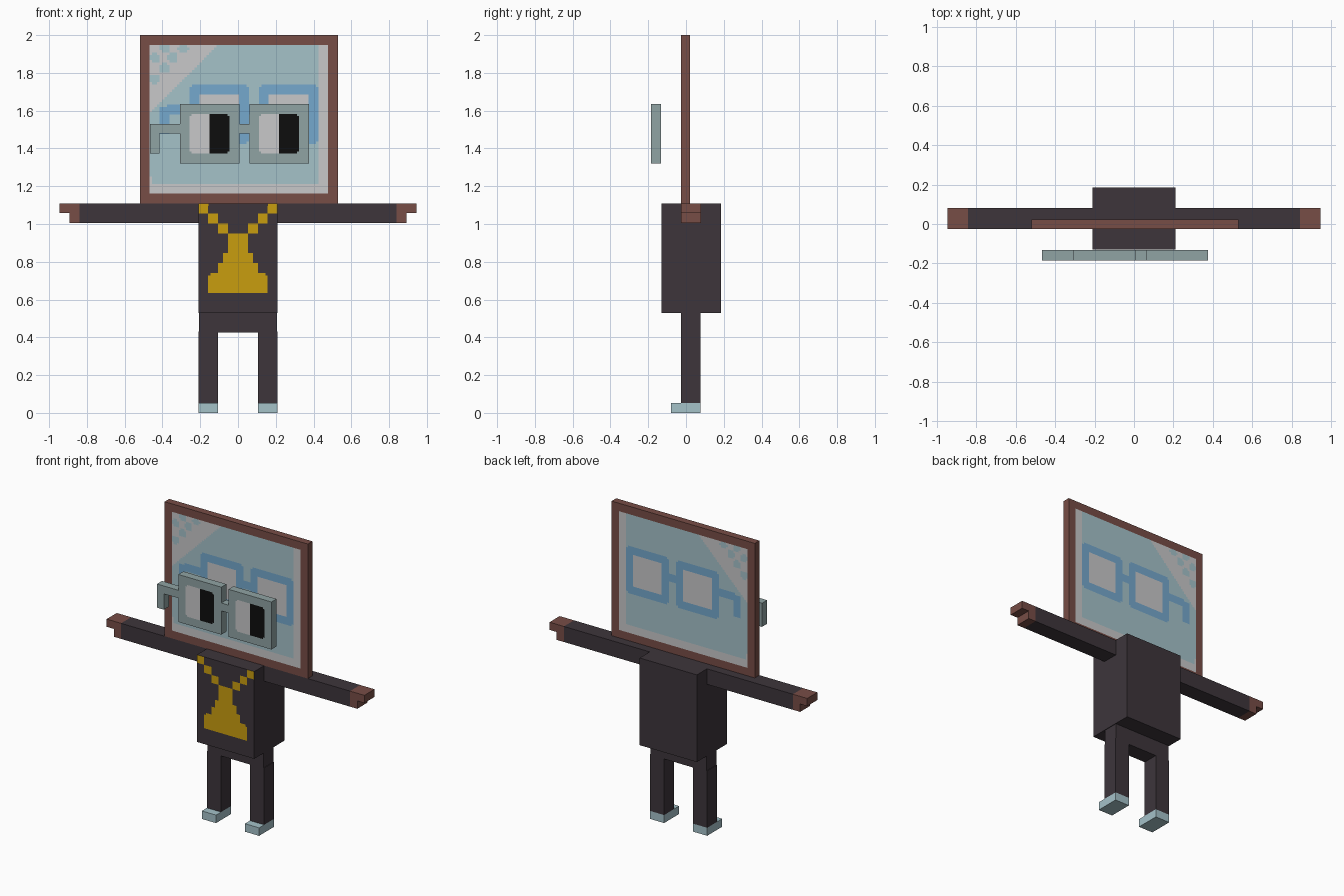
import bpy, bmesh
from mathutils import Vector

if "Cube" in bpy.data.objects:
    bpy.data.objects.remove(bpy.data.objects["Cube"])


def srgb(r, g, b):
    lin = lambda c: c / 12.92 if c <= 0.04045 else ((c + 0.055) / 1.055) ** 2.4
    return tuple(lin(c / 255) for c in (r, g, b)) + (1,)


COLOURS = {
    "dark_cloth": (61, 53, 59), "brown": (119, 77, 70), "pale_blue": (165, 194, 201),
    "light_grey": (200, 200, 202), "mid_blue": (117, 168, 205), "grey_teal": (144, 163, 164),
    "black": (13, 13, 13), "gold": (201, 158, 15),
}
MATS = {}
for key, rgb in COLOURS.items():
    MATS[key] = bpy.data.materials.new(key)
    MATS[key].diffuse_color = srgb(*rgb)


def box(name, x, y, z, colours, nx=1, nz=1, rule=None):
    """Box from (min, max) ranges, optionally gridded in x/z and coloured by a face rule."""
    bm = bmesh.new()
    bmesh.ops.create_cube(bm, size=1)
    lo, hi = Vector((x[0], y[0], z[0])), Vector((x[1], y[1], z[1]))
    for v in bm.verts:
        v.co = Vector([lo[i] + (v.co[i] + 0.5) * (hi[i] - lo[i]) for i in range(3)])
    for axis, n in ((0, nx), (2, nz)):
        normal = Vector((axis == 0, 0, axis == 2))
        for i in range(1, n):
            co = lo.copy()
            co[axis] += (hi[axis] - lo[axis]) * i / n
            bmesh.ops.bisect_plane(bm, geom=bm.verts[:] + bm.edges[:] + bm.faces[:],
                                   plane_co=co, plane_no=normal, dist=1e-6)
    bm.normal_update()
    if rule:
        for f in bm.faces:
            c = f.calc_center_median()
            f.material_index = colours.index(rule(c.x, c.z, f.normal.y))
    me = bpy.data.meshes.new(name)
    bm.to_mesh(me)
    bm.free()
    for c in colours:
        me.materials.append(MATS[c])
    ob = bpy.data.objects.new(name, me)
    bpy.context.collection.objects.link(ob)
    return ob


def inside(x, z, x0, x1, z0, z1):
    return x0 < x < x1 and z0 < z < z1


# Framed screen head: border, drawn spectacles, glare corner with dots
DOTS = [(-.44, 1.88), (-.385, 1.93), (-.29, 1.93), (-.345, 1.88),
        (-.39, 1.825), (-.44, 1.77)]


def screen_rule(x, z, ny):
    if abs(ny) < 0.9 or not inside(x, z, -.467, .479, 1.163, 1.948):
        return "brown"
    for x0 in (-.257, .11):
        if inside(x, z, x0 + .053, x0 + .263, 1.478, 1.688):
            return "light_grey"
        corner = min(x - x0, x0 + .316 - x) < .014 and min(z - 1.425, 1.74 - z) < .014
        if inside(x, z, x0, x0 + .316, 1.425, 1.74) and not corner:
            return "mid_blue"
    if inside(x, z, .05, .12, 1.583, 1.636) or inside(x, z, -.37, -.25, 1.583, 1.636) \
            or inside(x, z, -.413, -.36, 1.478, 1.615):
        return "mid_blue"
    if any((x - a) ** 2 + (z - b) ** 2 < .027 ** 2 for a, b in DOTS):
        return "pale_blue"
    if z - x > 2.05 or x > .427 or z < 1.216 or (x < -.452 and z < 1.25):
        return "light_grey"
    return "pale_blue"


box("screen_head", (-.52, .53), (-.026, .022), (1.108, 2.0),
    ["brown", "pale_blue", "light_grey", "mid_blue"], 80, 68, screen_rule)


# Torso with a stepped gold pendant on the front
def torso_rule(x, z, ny):
    if ny > -0.9:
        return "dark_cloth"
    a = abs(x)
    for i in range(3):
        if inside(a, z, .158 - i * .0525, .212 - i * .0525, 1.055 - i * .0525, 1.11 - i * .0525):
            return "gold"
    for width, z0, z1 in ((.053, .845, .952), (.08, .795, .845), (.105, .742, .795),
                          (.145, .717, .742), (.158, .635, .73)):
        if a < width and z0 < z < z1:
            return "gold"
    return "dark_cloth"


box("torso", (-.21, .21), (-.13, .186), (.53, 1.108), ["dark_cloth", "gold"], 32, 44, torso_rule)
box("hips", (-.206, .206), (-.026, .078), (.425, .53), ["dark_cloth"])

# Mirrored limbs
for side, s in (("left", -1), ("right", 1)):
    def span(a, b):
        return tuple(sorted((s * a, s * b)))
    box(side + "_arm", span(.21, .84), (-.026, .08), (1.005, 1.108), ["dark_cloth"])
    box(side + "_palm", span(.84, .893), (-.026, .08), (1.005, 1.108), ["brown"])
    box(side + "_finger", span(.893, .945), (-.026, .08), (1.057, 1.108), ["brown"])
    box(side + "_leg", span(.106, .21), (-.026, .078), (.053, .43), ["dark_cloth"])
    box(side + "_shoe", span(.106, .21), (-.079, .078), (0, .053), ["pale_blue"])

# Floating spectacles in front of the head
DEPTH = (-.185, -.132)
for side, x0 in (("left", -.308), ("right", .06)):
    def lens_rule(x, z, ny, x0=x0):
        u, w = x - x0, z - 1.32
        corner = min(u - .0525, .2625 - u) < .0105 and min(w - .0525, .2625 - w) < .0105
        if abs(ny) < .9 or not inside(u, w, .0525, .2625, .0525, .2625) or corner:
            return "grey_teal"
        return "light_grey" if u < .1575 else "black"
    box(side + "_lens", (x0, x0 + .315), DEPTH, (1.32, 1.635),
        ["grey_teal", "light_grey", "black"], 30, 30, lens_rule)
box("bridge", (.007, .06), DEPTH, (1.478, 1.53), ["grey_teal"])
box("temple_bar", (-.465, -.308), DEPTH, (1.478, 1.53), ["grey_teal"])
box("temple_tip", (-.465, -.415), DEPTH, (1.373, 1.478), ["grey_teal"])

for m in bpy.data.materials:
    if m.users and not m.is_grease_pencil:
        m.use_nodes = True
        m.node_tree.nodes["Principled BSDF"].inputs["Base Color"].default_value = m.diffuse_color
